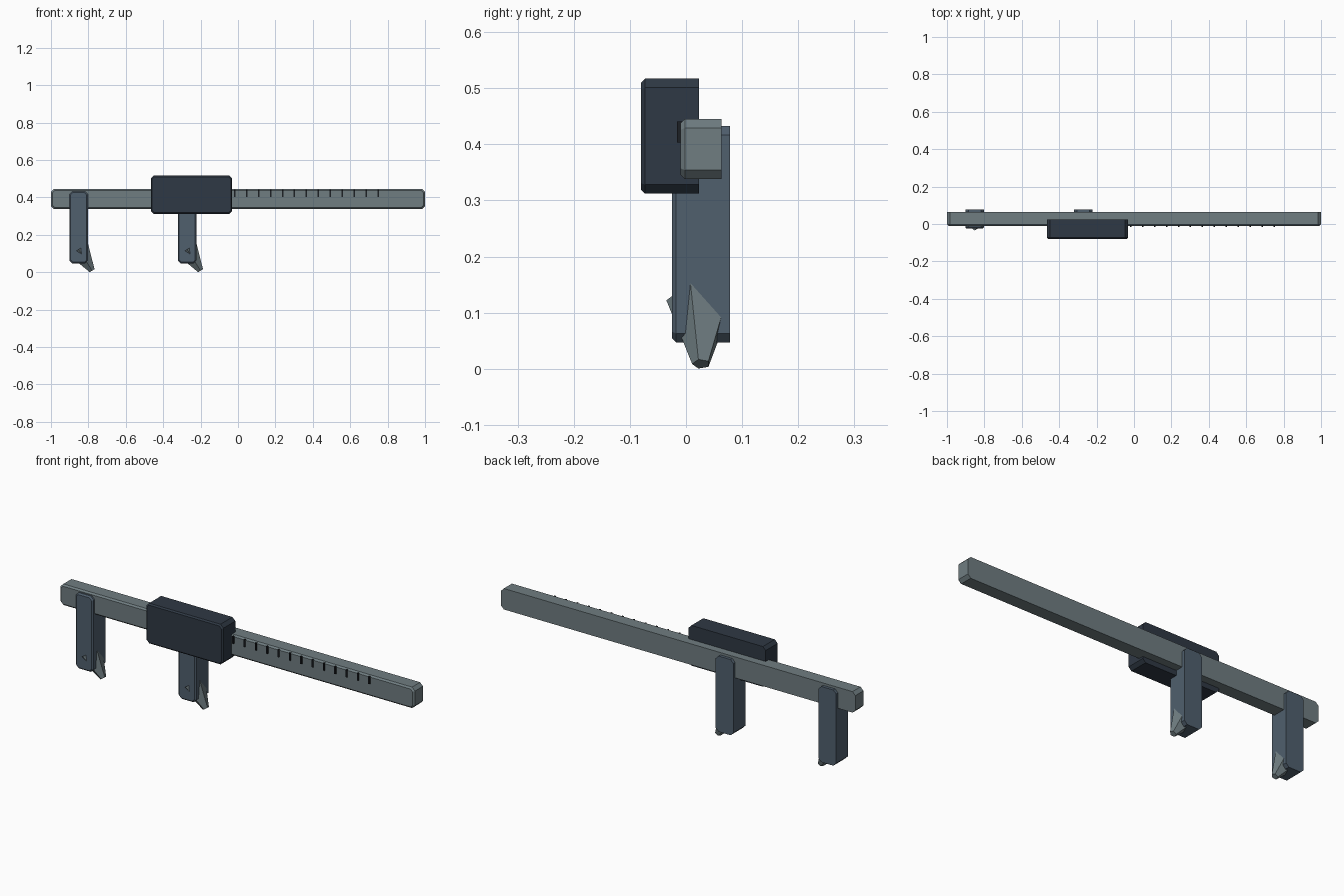
import bpy
import bmesh
from math import sqrt
from mathutils import Matrix, Vector

if "Cube" in bpy.data.objects:
    bpy.data.objects.remove(bpy.data.objects["Cube"])


def material(name, r, g, b):
    m = bpy.data.materials.new(name)
    m.use_nodes = True
    m.diffuse_color = (r, g, b, 1)
    m.node_tree.nodes["Principled BSDF"].inputs["Base Color"].default_value = (r, g, b, 1)
    return m


steel = material("steel grey", 0.16, 0.205, 0.22)
blue = material("slate blue", 0.08, 0.115, 0.155)
navy = material("dark navy", 0.028, 0.04, 0.058)
black = material("near black", 0.012, 0.014, 0.018)


def finish(bm, name, mat):
    bmesh.ops.recalc_face_normals(bm, faces=bm.faces)
    mesh = bpy.data.meshes.new(name)
    bm.to_mesh(mesh)
    bm.free()
    mesh.materials.append(mat)
    obj = bpy.data.objects.new(name, mesh)
    bpy.context.collection.objects.link(obj)
    return obj


def block(name, mat, x, y, z, cut, inset):
    """Bar with clipped corners and a chamfered front rim; flat at the back."""
    bm = bmesh.new()

    def ring(depth, d):
        x0, x1, z0, z1 = x[0] + d, x[1] - d, z[0] + d, z[1] - d
        c = cut - d * (2 - sqrt(2))
        pts = [(x0 + c, z0), (x1 - c, z0), (x1, z0 + c), (x1, z1 - c),
               (x1 - c, z1), (x0 + c, z1), (x0, z1 - c), (x0, z0 + c)]
        return [bm.verts.new((px, depth, pz)) for px, pz in pts]

    rings = [ring(y[0], inset), ring(y[0] + inset, 0), ring(y[1], 0)]
    for a, b in zip(rings, rings[1:]):
        for i in range(8):
            j = (i + 1) % 8
            bm.faces.new((a[i], a[j], b[j], b[i]))
    bm.faces.new(rings[0])
    bm.faces.new(rings[-1])
    return finish(bm, name, mat)


def tip(name, x):
    """Five-sided tapered point leaning out of the jaw's lower end."""
    start = Vector((x + 0.072, 0.027, 0.0085))
    end = Vector((x, 0.027, 0.122))
    axis = (end - start).normalized()
    front = Vector((0, -1, 0))
    side = axis.cross(front)
    rot = Matrix((front, side, axis)).transposed().to_4x4()
    bm = bmesh.new()
    bmesh.ops.create_cone(bm, cap_ends=True, segments=5, radius1=0.016,
                          radius2=0.062, depth=(end - start).length)
    # Turn the cone so one of its corners faces the front
    corner = max(bm.verts, key=lambda v: v.co.xy.length).co.xy
    spin = Matrix.Rotation(-Vector((1, 0)).angle_signed(corner) * -1, 4, "Z")
    bm.transform(Matrix.Translation((start + end) / 2) @ rot @ spin)
    return finish(bm, name, steel)


# Long measuring beam and sliding housing
block("beam", steel, (-1, 1), (-0.01, 0.063), (0.338, 0.445), 0.016, 0.008)
block("housing", navy, (-0.466, -0.031), (-0.08, 0.023), (0.312, 0.517), 0.016, 0.007)

# Fixed and sliding jaws with their points
for label, x in (("fixed", -0.852), ("sliding", -0.272)):
    block(label + "_jaw", blue, (x - 0.05, x + 0.05), (-0.025, 0.078),
          (0.047, 0.433), 0.016, 0.007)
    tip(label + "_jaw_tip", x)

# Scale marks along the beam
for i in range(13):
    x = -0.018 + i * 0.064
    bm = bmesh.new()
    bmesh.ops.create_cube(bm, size=1, matrix=Matrix.Translation((x, -0.0115, 0.422))
                          @ Matrix.Diagonal((0.008, 0.009, 0.038, 1)))
    finish(bm, "scale_mark_%02d" % (i + 1), black)
